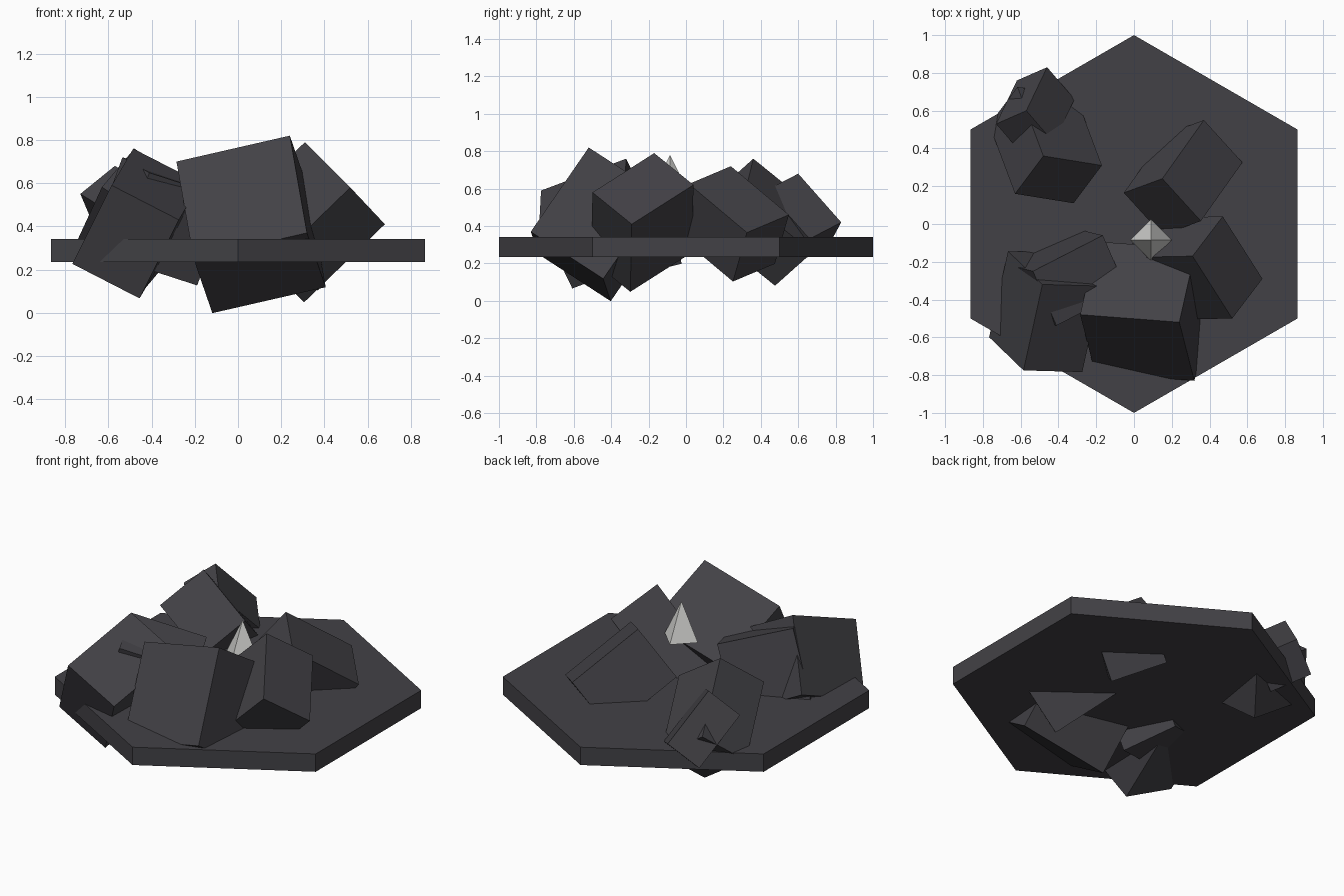
import bpy, bmesh, math
from mathutils import Vector

if "Cube" in bpy.data.objects:
    bpy.data.objects.remove(bpy.data.objects["Cube"])


def material(name, rgb):
    m = bpy.data.materials.new(name)
    m.diffuse_color = (*rgb, 1)
    m.use_nodes = True
    m.node_tree.nodes["Principled BSDF"].inputs["Base Color"].default_value = m.diffuse_color
    return m


STONE = material("dark_stone", (0.055, 0.053, 0.061))
PALE = material("pale_crystal", (0.62, 0.62, 0.60))


def finish(name, bm, mat):
    bmesh.ops.recalc_face_normals(bm, faces=bm.faces)
    me = bpy.data.meshes.new(name)
    bm.to_mesh(me)
    bm.free()
    me.materials.append(mat)
    ob = bpy.data.objects.new(name, me)
    bpy.context.collection.objects.link(ob)
    return ob


def cone(name, sides, r1, r2, z0, z1, xy, turn, mat):
    bm = bmesh.new()
    bmesh.ops.create_cone(bm, cap_ends=True, segments=sides,
                          radius1=r1, radius2=r2, depth=z1 - z0)
    ob = finish(name, bm, mat)
    ob.location = (*xy, (z0 + z1) / 2)
    ob.rotation_euler.z = turn


def boulder(name, corner, a, b, depth):
    """Tilted block: one top corner, two edges, and the thickness below them."""
    p, a, b = Vector(corner), Vector(a), Vector(b)
    b -= a * (a.dot(b) / a.length_squared)
    c = a.cross(b).normalized() * depth
    if c.z > 0:
        c = -c
    bm = bmesh.new()
    bmesh.ops.create_cube(bm, size=1)
    for v in bm.verts:
        s = v.co + Vector((0.5, 0.5, 0.5))
        v.co = p + a * s.x + b * s.y + c * s.z
    finish(name, bm, STONE)


# Hexagonal base slab, points towards front and back
bm = bmesh.new()
ring = [bm.verts.new((math.sin(i * math.pi / 3), math.cos(i * math.pi / 3), 0.235))
        for i in range(6)]
face = bm.faces.new(ring)
ext = bmesh.ops.extrude_face_region(bm, geom=[face])
for v in ext["geom"]:
    if isinstance(v, bmesh.types.BMVert):
        v.co.z = 0.342
if len(bm.faces) < 8:
    bm.faces.new(ring)
finish("hex_slab", bm, STONE)

# Tumbled boulders pushed through the slab
boulder("front_boulder", (0.24, -0.52, 0.82), (-0.525, 0.04, -0.12), (0.08, -0.31, -0.45), 0.47)
boulder("right_boulder", (0.31, -0.17, 0.79), (0.16, 0.21, -0.17), (0.21, -0.33, -0.21), 0.52)
boulder("back_right_boulder", (0.15, 0.24, 0.72), (0.22, 0.31, -0.26), (0.20, -0.23, -0.09), 0.34)
boulder("back_left_boulder", (-0.48, 0.36, 0.76), (0.31, -0.05, -0.205), (-0.15, -0.20, -0.178), 0.49)
boulder("far_left_boulder", (-0.57, 0.60, 0.68), (0.11, 0.23, -0.26), (-0.16, -0.07, -0.13), 0.24)
boulder("left_boulder", (-0.585, -0.775, 0.59), (0.10, 0.455, 0.17), (-0.18, 0.185, -0.36), 0.35)
boulder("inner_left_boulder", (-0.165, -0.06, 0.60), (-0.37, -0.19, 0.12), (0.12, -0.29, -0.07), 0.43)

# Small pale crystal in the middle
cone("crystal", 4, 0.11, 0, 0.56, 0.78, (0.09, -0.085), 0, PALE)
